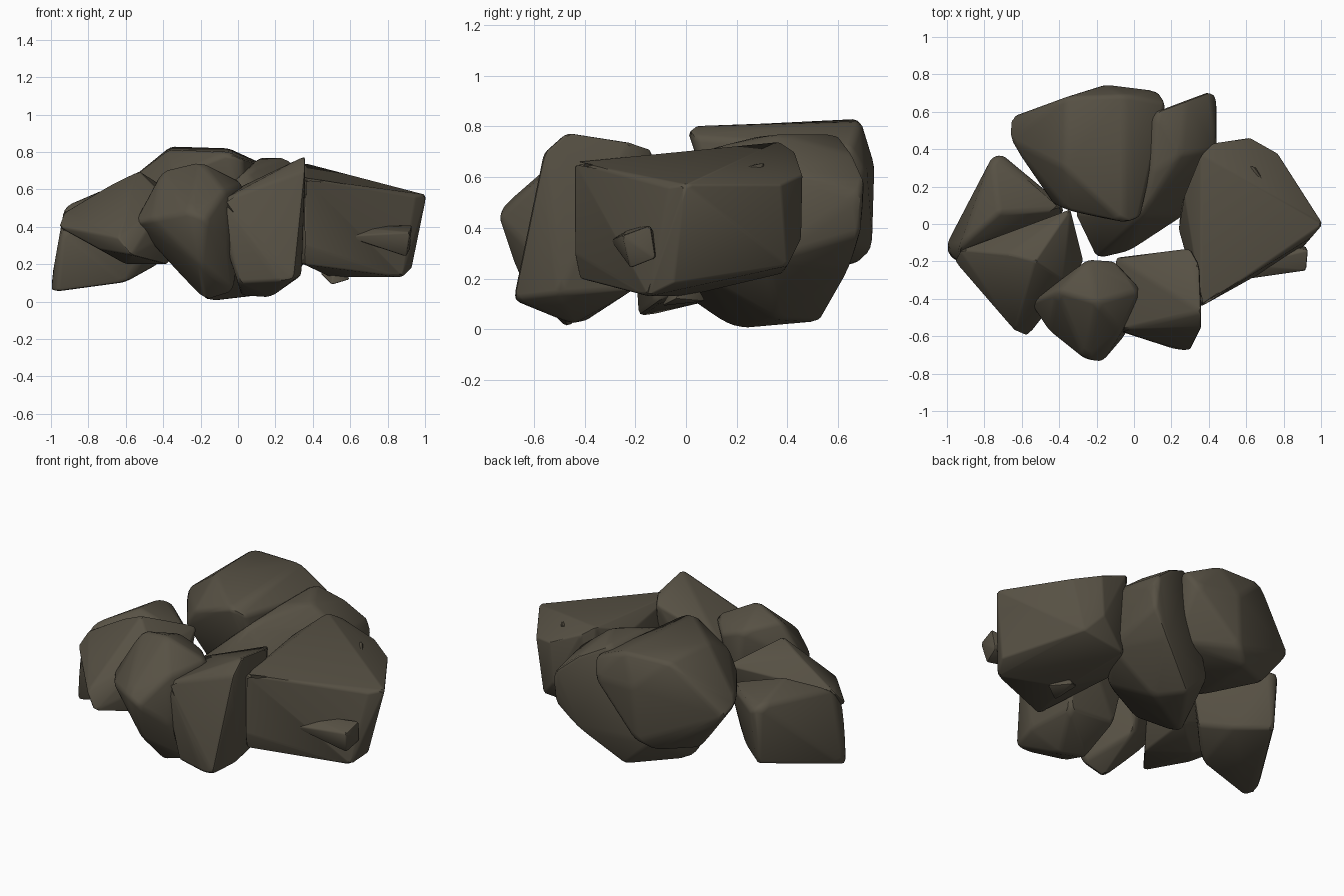
import bpy, bmesh, math

stone = bpy.data.materials.new("dark brown stone")
stone.diffuse_color = (0.095, 0.082, 0.058, 1)


def rock(name, corners, bevel=0.022):
    """Convex boulder from its main corners, with worn edges."""
    bm = bmesh.new()
    for c in corners:
        bm.verts.new(c)
    res = bmesh.ops.convex_hull(bm, input=bm.verts)
    junk = [g for g in res["geom_interior"] + res["geom_unused"]
            if isinstance(g, bmesh.types.BMVert)]
    bmesh.ops.delete(bm, geom=list(set(junk)), context='VERTS')
    bmesh.ops.dissolve_limit(bm, angle_limit=math.radians(4),
                             verts=bm.verts, edges=bm.edges)
    bmesh.ops.recalc_face_normals(bm, faces=bm.faces)
    bmesh.ops.bevel(bm, geom=[e for e in bm.edges], offset=bevel,
                    offset_type='OFFSET', segments=2, profile=0.5,
                    affect='EDGES', clamp_overlap=True)
    mesh = bpy.data.meshes.new(name)
    bm.to_mesh(mesh)
    bm.free()
    mesh.materials.append(stone)
    ob = bpy.data.objects.new(name, mesh)
    bpy.context.collection.objects.link(ob)
    bpy.ops.object.select_all(action='DESELECT')
    ob.select_set(True)
    bpy.context.view_layer.objects.active = ob
    bpy.ops.object.shade_smooth_by_angle(angle=math.radians(35))
    return ob


# big slab at the back
rock("back_rock", [
    (-0.36, 0.68, 0.83), (-0.05, 0.69, 0.82), (0.17, 0.65, 0.72),
    (-0.05, 0.00, 0.80), (0.03, 0.03, 0.76), (-0.35, 0.07, 0.68),
    (-0.43, 0.10, 0.56), (-0.37, 0.30, 0.81), (-0.67, 0.45, 0.58),
    (-0.66, 0.57, 0.52), (-0.15, 0.745, 0.64), (0.13, 0.71, 0.62),
    (-0.17, 0.735, 0.31), (-0.26, 0.67, 0.25), (-0.48, 0.55, 0.28),
    (-0.30, 0.20, 0.28), (0.05, 0.15, 0.35), (0.12, 0.50, 0.35)])

# upright boulder leaning under the back slab
rock("back_right_rock", [
    (0.12, 0.60, 0.77), (0.25, 0.37, 0.77), (0.10, 0.28, 0.76),
    (0.28, 0.66, 0.69), (0.41, 0.71, 0.58), (0.44, 0.67, 0.52),
    (0.44, 0.40, 0.62), (0.42, 0.69, 0.38), (0.44, 0.32, 0.27),
    (0.30, 0.65, 0.24), (0.05, 0.53, 0.03), (-0.12, 0.50, 0.20),
    (-0.18, 0.19, 0.00), (0.16, 0.36, 0.04), (0.26, 0.04, 0.40),
    (-0.20, -0.19, 0.28), (-0.03, -0.15, 0.32), (-0.32, 0.06, 0.38),
    (-0.07, -0.07, 0.18), (0.04, 0.04, 0.70), (0.25, 0.08, 0.20)], 0.03)

# wide boulder on the right
rock("right_rock", [
    (0.36, 0.37, 0.74), (0.42, 0.43, 0.70), (0.62, 0.46, 0.61),
    (0.77, 0.375, 0.57), (1.01, 0.00, 0.57), (0.95, -0.07, 0.56),
    (0.36, -0.44, 0.66), (0.35, -0.42, 0.20), (0.27, 0.15, 0.66),
    (0.45, -0.02, 0.695), (0.93, -0.05, 0.18), (0.88, -0.15, 0.13),
    (0.50, 0.00, 0.13), (0.40, 0.38, 0.22), (0.70, 0.40, 0.25),
    (0.60, 0.455, 0.36), (0.25, 0.10, 0.25), (0.36, -0.44, 0.30),
    (0.24, -0.03, 0.45)])

# blunt chips stuck to the right boulder
rock("side_chip", [
    (0.93, -0.14, 0.41), (0.92, -0.12, 0.28), (0.90, -0.22, 0.24),
    (0.92, -0.25, 0.37), (0.57, -0.30, 0.35), (0.60, -0.22, 0.40),
    (0.70, -0.10, 0.33)], 0.008)
rock("top_chip", [
    (0.58, 0.31, 0.63), (0.64, 0.31, 0.66), (0.72, 0.19, 0.63),
    (0.68, 0.17, 0.62), (0.72, 0.25, 0.50), (0.60, 0.20, 0.52)], 0.008)
rock("bottom_chip", [
    (0.44, 0.02, 0.15), (0.50, -0.10, 0.09), (0.60, -0.04, 0.12),
    (0.52, 0.08, 0.11), (0.52, 0.0, 0.25)], 0.008)

# two boulders at the front
rock("front_right_rock", [
    (-0.10, -0.18, 0.56), (0.30, -0.13, 0.71), (0.35, -0.22, 0.74),
    (0.36, -0.47, 0.78), (0.36, -0.56, 0.70), (-0.09, -0.57, 0.54),
    (-0.08, -0.56, 0.35), (0.00, -0.59, 0.10), (0.22, -0.67, 0.11),
    (0.30, -0.68, 0.12), (0.34, -0.50, 0.14), (0.17, -0.45, 0.02),
    (0.02, -0.40, 0.03), (0.30, -0.20, 0.16), (-0.02, -0.20, 0.18)])
rock("front_left_rock", [
    (-0.25, -0.19, 0.66), (-0.10, -0.20, 0.60), (0.04, -0.35, 0.63),
    (-0.20, -0.42, 0.75), (-0.41, -0.36, 0.70), (-0.56, -0.42, 0.42),
    (-0.46, -0.57, 0.44), (-0.26, -0.73, 0.48), (-0.17, -0.74, 0.44),
    (-0.07, -0.58, 0.59), (-0.05, -0.60, 0.30), (-0.02, -0.48, 0.05),
    (-0.18, -0.47, 0.00), (-0.38, -0.40, 0.23), (-0.20, -0.22, 0.20),
    (-0.20, -0.66, 0.20)], 0.03)

# two boulders on the left, one resting on the other
rock("left_front_rock", [
    (-0.34, 0.08, 0.58), (-0.27, -0.20, 0.42), (-0.38, -0.36, 0.20),
    (-0.57, -0.60, 0.25), (-0.64, -0.57, 0.34), (-0.96, -0.20, 0.40),
    (-0.93, -0.14, 0.48), (-0.53, -0.20, 0.70), (-0.67, -0.16, 0.63),
    (-0.74, -0.40, 0.28), (-0.60, -0.20, 0.20), (-0.36, 0.00, 0.22),
    (-0.38, -0.30, 0.55)])
rock("left_back_rock", [
    (-1.01, -0.12, 0.06), (-0.97, -0.19, 0.05), (-0.60, -0.12, 0.10),
    (-0.93, -0.12, 0.51), (-0.76, 0.36, 0.54), (-0.70, 0.37, 0.50),
    (-0.74, 0.35, 0.17), (-0.35, 0.08, 0.48), (-0.42, 0.06, 0.20),
    (-0.72, 0.06, 0.60), (-0.56, 0.20, 0.17), (-0.94, -0.21, 0.38)])
